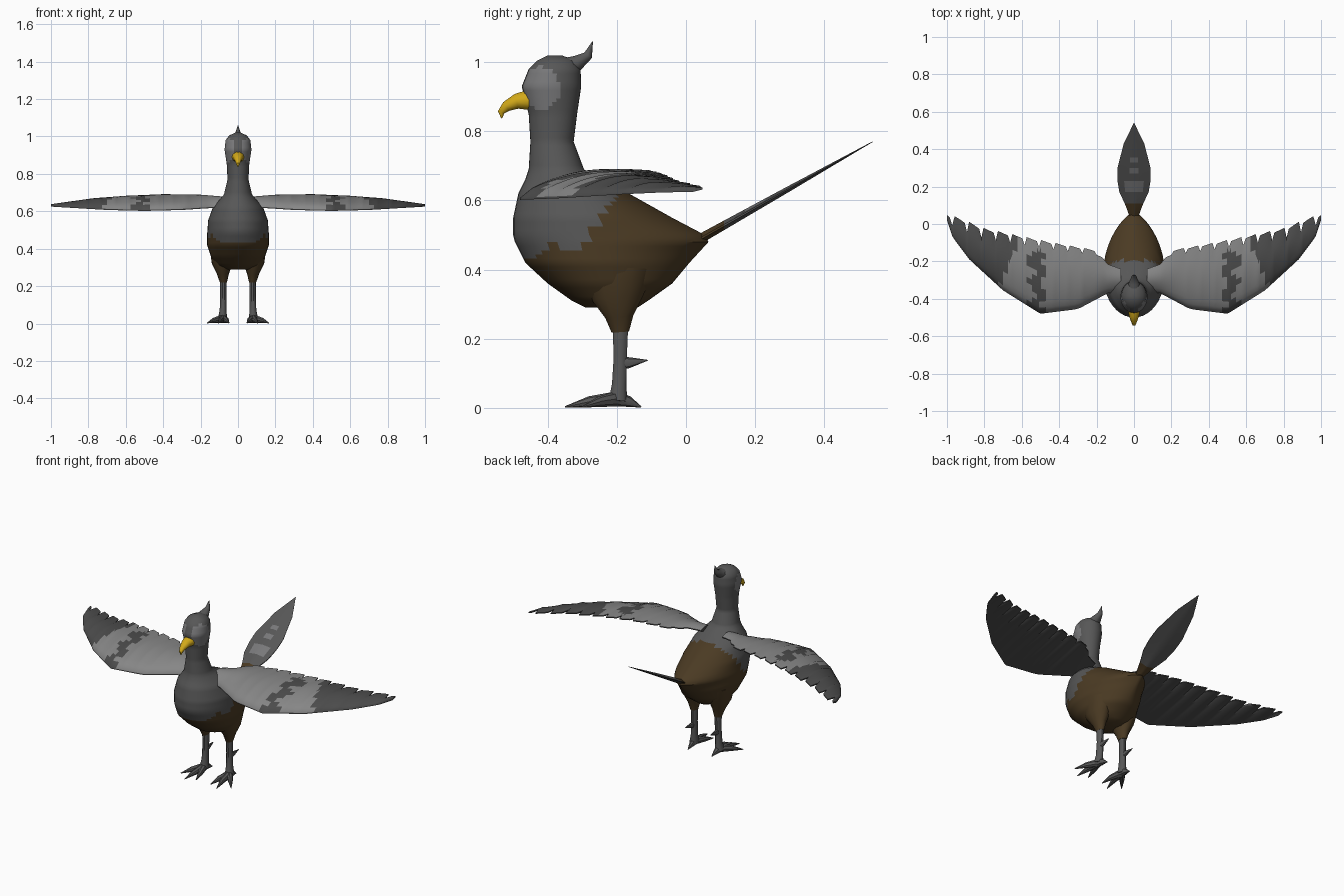
import bpy, bmesh, math
from mathutils import Vector

if "Cube" in bpy.data.objects:
    bpy.data.objects.remove(bpy.data.objects["Cube"])


def material(name, rgb):
    m = bpy.data.materials.new(name)
    m.diffuse_color = (*rgb, 1)
    m.use_nodes = True
    m.node_tree.nodes["Principled BSDF"].inputs["Base Color"].default_value = m.diffuse_color
    return m


GREY = material("slate grey", (0.095, 0.095, 0.095))
DARK = material("dark grey", (0.072, 0.072, 0.072))
LIGHT = material("light grey", (0.24, 0.24, 0.24))
FACE = material("cheek grey", (0.19, 0.19, 0.195))
BROWN = material("dark brown", (0.07, 0.043, 0.017))
YELLOW = material("beak yellow", (0.65, 0.40, 0.01))


def interp(x, pts):
    """Piecewise linear lookup, returns a float."""
    if x <= pts[0][0]:
        return pts[0][1]
    for (a, va), (b, vb) in zip(pts, pts[1:]):
        if x <= b:
            return va + (vb - va) * (x - a) / (b - a)
    return pts[-1][1]


def loft(name, rings, mats, rule=None, angle=40):
    """Skin closed rings of equal point count and cap both ends."""
    bm = bmesh.new()
    rows = [[bm.verts.new(p) for p in r] for r in rings]
    n = len(rows[0])
    for a, b in zip(rows, rows[1:]):
        for i in range(n):
            j = (i + 1) % n
            bm.faces.new((a[i], a[j], b[j], b[i]))
    bm.faces.new(rows[0])
    bm.faces.new(rows[-1])
    bmesh.ops.recalc_face_normals(bm, faces=bm.faces[:])
    me = bpy.data.meshes.new(name)
    bm.to_mesh(me)
    bm.free()
    for m in mats:
        me.materials.append(m)
    if rule:
        for p in me.polygons:
            p.material_index = rule(p.center, p.normal)
    ob = bpy.data.objects.new(name, me)
    bpy.context.collection.objects.link(ob)
    bpy.ops.object.select_all(action='DESELECT')
    ob.select_set(True)
    bpy.context.view_layer.objects.active = ob
    bpy.ops.object.shade_smooth_by_angle(angle=math.radians(angle))
    return ob


def tube(name, path, radii, mat, n=10):
    """Elliptical tube along a path; radii are (sideways, other)."""
    pts = [Vector(p) for p in path]
    rings = []
    for i, p in enumerate(pts):
        t = (pts[min(i + 1, len(pts) - 1)] - pts[max(i - 1, 0)]).normalized()
        side = (Vector((1, 0, 0)) - t * t.x).normalized()
        up = t.cross(side)
        a, b = radii[i]
        rings.append([p + side * a * math.cos(k * math.tau / n) + up * b * math.sin(k * math.tau / n)
                      for k in range(n)])
    return loft(name, rings, [mat])


# Body, neck and head: level, front y, widest y, back y, half width
BODY = [(.29, -.29, -.22, -.14, .06), (.31, -.33, -.22, -.11, .11), (.36, -.40, -.24, -.04, .145),
        (.42, -.465, -.26, .01, .165), (.48, -.495, -.27, .065, .165), (.50, -.50, -.28, .055, .163),
        (.55, -.50, -.29, -.04, .16), (.62, -.485, -.31, -.165, .135), (.66, -.465, -.34, -.25, .10),
        (.69, -.455, -.37, -.295, .075), (.77, -.45, -.385, -.325, .056), (.85, -.455, -.385, -.315, .06),
        (.93, -.475, -.39, -.303, .072), (.98, -.455, -.385, -.305, .066), (1.005, -.43, -.385, -.32, .048),
        (1.02, -.40, -.385, -.36, .015)]


def body_ring(z, n=40):
    front, mid, back, w = [interp(z, [(r[0], r[k]) for r in BODY]) for k in range(1, 5)]
    power = interp(z, [(.35, 1.0), (.45, 1.5), (.55, 1.4), (.66, 1.0)])
    ring = []
    for k in range(n):
        t = k * math.tau / n
        s, c = math.sin(t), math.cos(t)
        wide = abs(c) ** (power if s > 0 else 1.0)
        ring.append((math.copysign(w * wide, c), mid + (back - mid) * s if s > 0 else mid + (mid - front) * s, z))
    return ring


BELLY_LINE = [(-.50, .43), (-.47, .425), (-.41, .45), (-.39, .485), (-.35, .455), (-.30, .46),
              (-.27, .51), (-.24, .55), (-.20, .62), (-.15, .66)]


def body_colour(c, n):
    if c.z < interp(c.y, BELLY_LINE):
        return 1
    cheek = ((c.y + .42) / .055) ** 2 + ((c.z - .925) / .062) ** 2 < 1
    return 2 if cheek and abs(c.x) > .025 else 0


levels = []
for a, b in zip(BODY, BODY[1:]):
    steps = max(1, round((b[0] - a[0]) / .012))
    levels += [a[0] + (b[0] - a[0]) * i / steps for i in range(steps)]
levels.append(BODY[-1][0])
loft("body", [body_ring(z) for z in levels], [GREY, BROWN, FACE], body_colour)

# Crest and hooked beak
tube("crest", [(0, -.37, .98), (0, -.315, .997), (0, -.283, 1.02), (0, -.27, 1.06)],
     [(.04, .03), (.028, .024), (.014, .014), (.001, .001)], GREY)
tube("beak", [(0, -.44, .892), (0, -.49, .887), (0, -.52, .872), (0, -.535, .855), (0, -.533, .838)],
     [(.036, .034), (.027, .023), (.017, .016), (.010, .010), (.002, .002)], YELLOW)

# Wings: leading and trailing outlines, heights and feather teeth along the span
LEAD_Y = [(.07, -.36), (.14, -.37), (.3, -.455), (.5, -.48), (.7, -.355), (.88, -.19), (.97, -.07), (1, .02)]
TRAIL_Y = [(.07, -.24), (.14, -.215), (.2, -.14), (.4, -.105), (.6, -.065), (.8, -.022), (.95, .04), (1, .048)]
LEAD_Z = [(.07, .625), (.3, .61), (.5, .605), (.7, .61), (1, .628)]
TRAIL_Z = [(.07, .665), (.2, .68), (.4, .685), (.6, .675), (.8, .655), (1, .635)]
stations = [(.07, 0), (.11, 0), (.14, 0), (.17, 0)]
TEETH, START, STEP = 10, .2, .077
for i in range(TEETH):
    depth = .025 + .004 * i
    for f, d in ((0, 1), (.15, .25), (.5, .12), (.85, 0)):
        stations.append((START + STEP * (i + f), d * depth))
stations += [(.972, .05), (.985, .01), (1.0, 0)]
ROWS = 12


def wing_ring(x, notch, s):
    y0, y1 = interp(x, LEAD_Y), interp(x, TRAIL_Y) - notch
    z0, z1 = interp(x, LEAD_Z), interp(x, TRAIL_Z)
    vs = [i / ROWS for i in range(ROWS + 1)]
    slim = min(1, (1.02 - x) * 4)
    top = [(s * x, y0 + (y1 - y0) * v, z0 + (z1 - z0) * v ** .5 + .02 * slim * math.sin(math.pi * v) + .003)
           for v in vs]
    low = [(s * x, y0 + (y1 - y0) * v, z0 + (z1 - z0) * v - .003) for v in reversed(vs)]
    return top + low


def wing_colour(c, n):
    x = abs(c.x)
    if n.z < 0.1:
        return 1
    band = .515 + .022 * math.sin(c.y * 55)
    tip = .62 - (c.y + .10) * .42
    return 1 if x > tip or (abs(x - band) < .034 and c.y < -.15) else 0


for s, side in ((1, "left"), (-1, "right")):
    loft(side + "_wing", [wing_ring(x, d, s) for x, d in stations], [LIGHT, DARK], wing_colour, 50)

# Tail: a thin raised blade with pale marks on top
TAIL_W = [(.03, .02), (.10, .045), (.17, .078), (.24, .09), (.30, .088), (.43, .055), (.54, .001)]
COLUMNS = (-1, -.6, -.28, 0, .28, .6, 1)


def tail_ring(y):
    w = interp(y, TAIL_W)
    z = .483 + (y - .03) * .563
    h = interp(y, [(.03, .016), (.3, .009), (.54, .001)])
    top = [(w * c, y, z + h * (1 - .8 * abs(c))) for c in COLUMNS]
    return top + [(w * c, y, z - h * (1 - .8 * abs(c))) for c in reversed(COLUMNS)]


def tail_colour(c, n):
    if c.y < .11:
        return 1
    if n.z > 0 and ((.17 < c.y < .23 and abs(c.x) < .055)
                    or (abs(c.x) < .03 and (.27 < c.y < .30 or .33 < c.y < .355))):
        return 2
    return 0


loft("tail", [tail_ring(y) for y in (.03, .07, .11, .17, .23, .27, .30, .33, .355, .43, .49, .54)],
     [GREY, BROWN, FACE], tail_colour)

# Legs: thigh, shank, spur and toes on both sides
for s, side in ((1, "left"), (-1, "right")):
    tube(side + "_thigh", [(s * .08, -.20, .40), (s * .085, -.20, .32), (s * .08, -.193, .265), (s * .078, -.19, .22)],
         [(.072, .11), (.055, .078), (.032, .042), (.019, .026)], BROWN, 14)
    tube(side + "_shank", [(s * .078, -.19, .24), (s * .078, -.19, .15), (s * .08, -.193, .07), (s * .083, -.197, .02)],
         [(.018, .024), (.017, .020), (.018, .022), (.026, .028)], GREY)
    tube(side + "_spur", [(s * .08, -.185, .13), (s * .08, -.165, .131), (s * .083, -.11, .138)],
         [(.012, .018), (.011, .016), (.001, .001)], GREY, 8)
    for toe, mx, my, tx, ty in (("inner", .062, -.265, .048, -.325), ("middle", .092, -.28, .105, -.35),
                                ("outer", .125, -.25, .165, -.30), ("back", .08, -.165, .078, -.13)):
        tube(f"{side}_{toe}_toe", [(s * .083, -.20, .026), (s * mx, my, .018), (s * tx, ty, .003)],
             [(.020, .022), (.014, .0155), (.002, .002)], GREY, 8)
